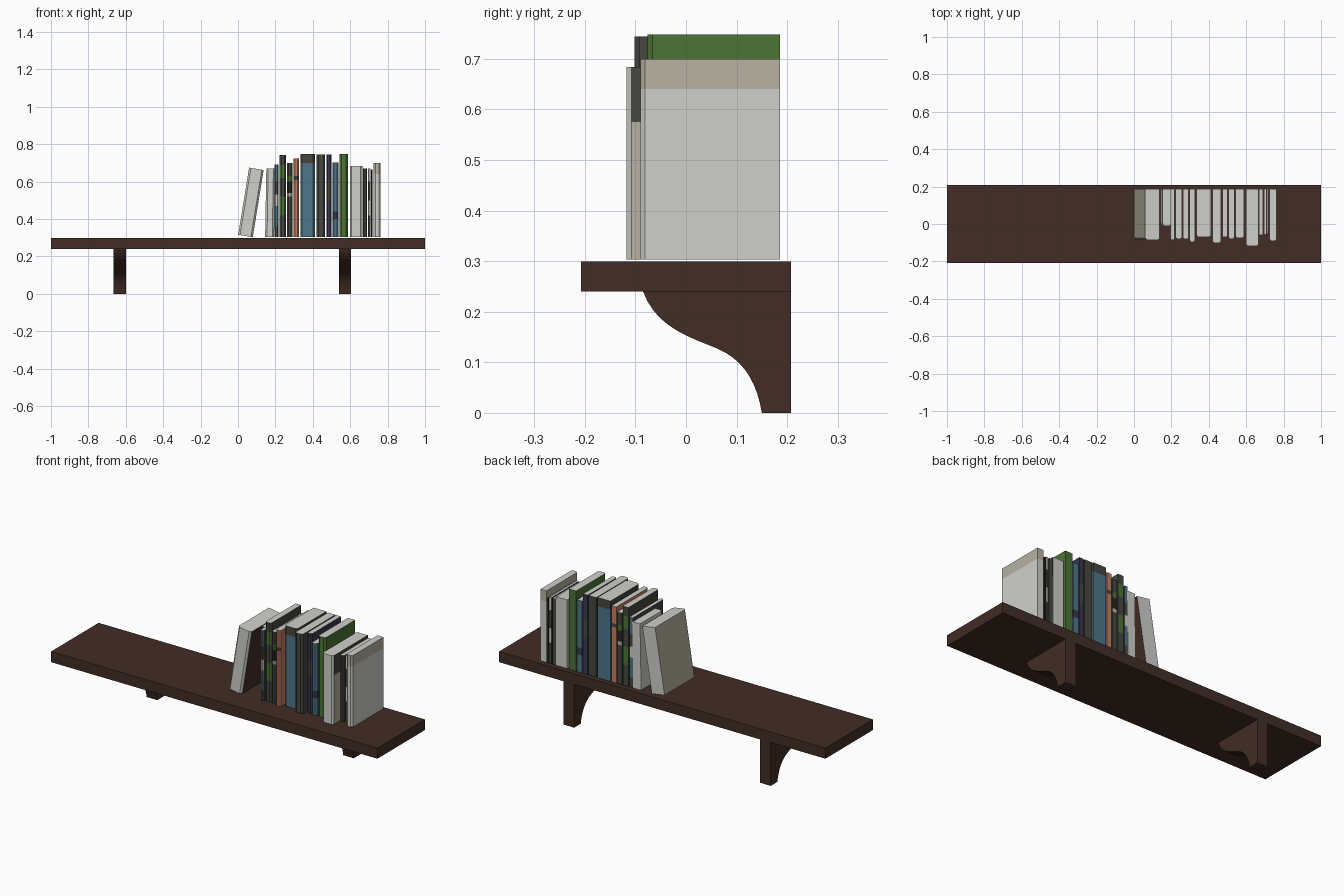
import bpy, bmesh, math

if "Cube" in bpy.data.objects:
    bpy.data.objects.remove(bpy.data.objects["Cube"])


def lin(c):
    c /= 255
    return c / 12.92 if c <= 0.04045 else ((c + 0.055) / 1.055) ** 2.4


MATS = {}
for name, rgb in {
    "dark_brown_wood": (66, 45, 37), "pale_grey": (208, 209, 204), "beige": (184, 178, 162),
    "charcoal": (70, 71, 66), "green": (76, 116, 54), "blue": (78, 118, 138),
    "navy": (58, 56, 80), "orange": (198, 126, 96), "black": (38, 38, 36),
}.items():
    m = bpy.data.materials.new(name)
    m.diffuse_color = (*[lin(v) for v in rgb], 1)
    m.use_nodes = True
    m.node_tree.nodes["Principled BSDF"].inputs["Base Color"].default_value = m.diffuse_color
    MATS[name] = m


def finish(name, bm, mats):
    bmesh.ops.recalc_face_normals(bm, faces=bm.faces)
    me = bpy.data.meshes.new(name)
    bm.to_mesh(me)
    bm.free()
    for m in mats:
        me.materials.append(MATS[m])
    ob = bpy.data.objects.new(name, me)
    bpy.context.collection.objects.link(ob)
    return ob


def prism(bm, rings):
    """Loft matching rings of points and cap both ends."""
    vs = [[bm.verts.new(p) for p in r] for r in rings]
    n = len(vs[0])
    for a, b in zip(vs, vs[1:]):
        for i in range(n):
            bm.faces.new((a[i], a[(i + 1) % n], b[(i + 1) % n], b[i]))
    bm.faces.new(vs[0])
    bm.faces.new(vs[-1])


# Shelf board
bm = bmesh.new()
outline = [(-1, -0.208), (1, -0.208), (1, 0.208), (-1, 0.208)]
prism(bm, [[(x, y, z) for x, y in outline] for z in (0.24, 0.299)])
finish("shelf_board", bm, ["dark_brown_wood"])

# Brackets: S-curve from two bezier arcs
def bezier(a, b, c, d, n):
    for i in range(n):
        t = i / n
        s = 1 - t
        yield tuple(s**3 * p + 3 * s * s * t * q + 3 * s * t * t * r + t**3 * w
                    for p, q, r, w in zip(a, b, c, d))


profile = [(0.208, 0.24), (0.208, 0)]
profile += bezier((0.15, 0), (0.14, 0.06), (0.115, 0.105), (0.06, 0.128), 9)
profile += bezier((0.06, 0.128), (0.0, 0.152), (-0.06, 0.172), (-0.085, 0.24), 9)
profile.append((-0.085, 0.24))
for side, x0 in (("left", -0.665), ("right", 0.54)):
    bm = bmesh.new()
    prism(bm, [[(x, y, z) for y, z in profile] for x in (x0, x0 + 0.065)])
    finish(side + "_bracket", bm, ["dark_brown_wood"])

BASE, BACK = 0.303, 0.186


def book(name, x0, x1, top, front, bands, left=None, right=None, lean=0):
    """bands: (upper world height, colour) from the bottom up; last one reaches the top.
    left / right: optional band lists for the covers. Page edges on top are pale."""
    w, c = x1 - x0, min(0.01, (x1 - x0) * 0.25)
    sec = [(-w, BACK), (-w, front + c), (-w + c, front), (-c, front), (0, front + c), (0, BACK)]
    sets = {"spine": bands, "left": left or bands, "right": right or bands}
    cuts = sorted({h for b in sets.values() for h, _ in b[:-1]})
    bm = bmesh.new()
    prism(bm, [[(x, y, z - BASE) for x, y in sec] for z in [BASE] + cuts + [top]])
    cols = ["pale_grey"] + sorted({k for b in sets.values() for _, k in b} - {"pale_grey"})
    bmesh.ops.recalc_face_normals(bm, faces=bm.faces)
    for f in bm.faces:
        if abs(f.normal.z) > 0.9:
            continue
        key = "right" if f.normal.x > 0.95 else "left" if f.normal.x < -0.95 else "spine"
        z = f.calc_center_median().z + BASE
        col = next((k for h, k in sets[key] if z < h), sets[key][-1][1])
        f.material_index = cols.index(col)
    ob = finish(name, bm, cols)
    ob.location = (x1, 0, BASE)
    ob.rotation_euler.y = math.radians(lean)


def plain(col):
    return [(9, col)]


# Row of books, left to right
book("leaning_book", 0.0, 0.079, 0.667, -0.085, plain("pale_grey"),
     left=plain("beige"), right=plain("dark_brown_wood"), lean=9.2)
book("short_pale_book", 0.145, 0.193, 0.67, -0.01, plain("pale_grey"), lean=1)
book("slim_patterned_book", 0.196, 0.216, 0.692, -0.085,
     [(0.36, "charcoal"), (0.47, "blue"), (0.53, "pale_grey"), (0.6, "charcoal"), (9, "blue")],
     left=plain("charcoal"), right=plain("charcoal"))
book("leafy_book", 0.223, 0.257, 0.742, -0.08,
     [(0.42, "charcoal"), (0.52, "green"), (0.62, "charcoal"), (0.69, "green"), (9, "charcoal")],
     left=plain("charcoal"), right=plain("charcoal"))
book("banded_dark_book", 0.262, 0.291, 0.70, -0.08,
     [(0.52, "charcoal"), (0.54, "beige"), (0.6, "black"), (0.63, "green"), (9, "charcoal")],
     left=plain("charcoal"), right=plain("charcoal"))
book("orange_book", 0.297, 0.326, 0.725, -0.095, [(0.61, "orange"), (0.63, "charcoal"), (9, "orange")],
     left=plain("orange"), right=plain("orange"))
book("wide_blue_book", 0.333, 0.411, 0.748, -0.07, [(0.70, "blue"), (9, "charcoal")])
book("charcoal_book", 0.42, 0.466, 0.744, -0.102, plain("charcoal"))
book("navy_book", 0.472, 0.50, 0.744, -0.07, [(0.5, "navy"), (0.6, "charcoal"), (9, "navy")])
book("blue_book", 0.506, 0.537, 0.702, -0.08, [(0.4, "blue"), (0.44, "navy"), (9, "blue")])
book("green_book", 0.543, 0.588, 0.748, -0.076, plain("green"))
book("thick_pale_book", 0.598, 0.665, 0.684, -0.118, plain("pale_grey"),
     right=[(0.575, "beige"), (9, "charcoal")])
book("thin_dark_book", 0.668, 0.689, 0.67, -0.06, plain("charcoal"))
book("thin_booklet_1", 0.695, 0.709, 0.67, -0.055,
     [(0.42, "charcoal"), (0.5, "pale_grey"), (0.6, "charcoal"), (9, "pale_grey")],
     left=plain("black"), right=plain("black"))
book("thin_booklet_2", 0.712, 0.719, 0.665, -0.05, plain("black"))
book("end_book", 0.725, 0.762, 0.70, -0.09, [(0.64, "pale_grey"), (9, "beige")])
